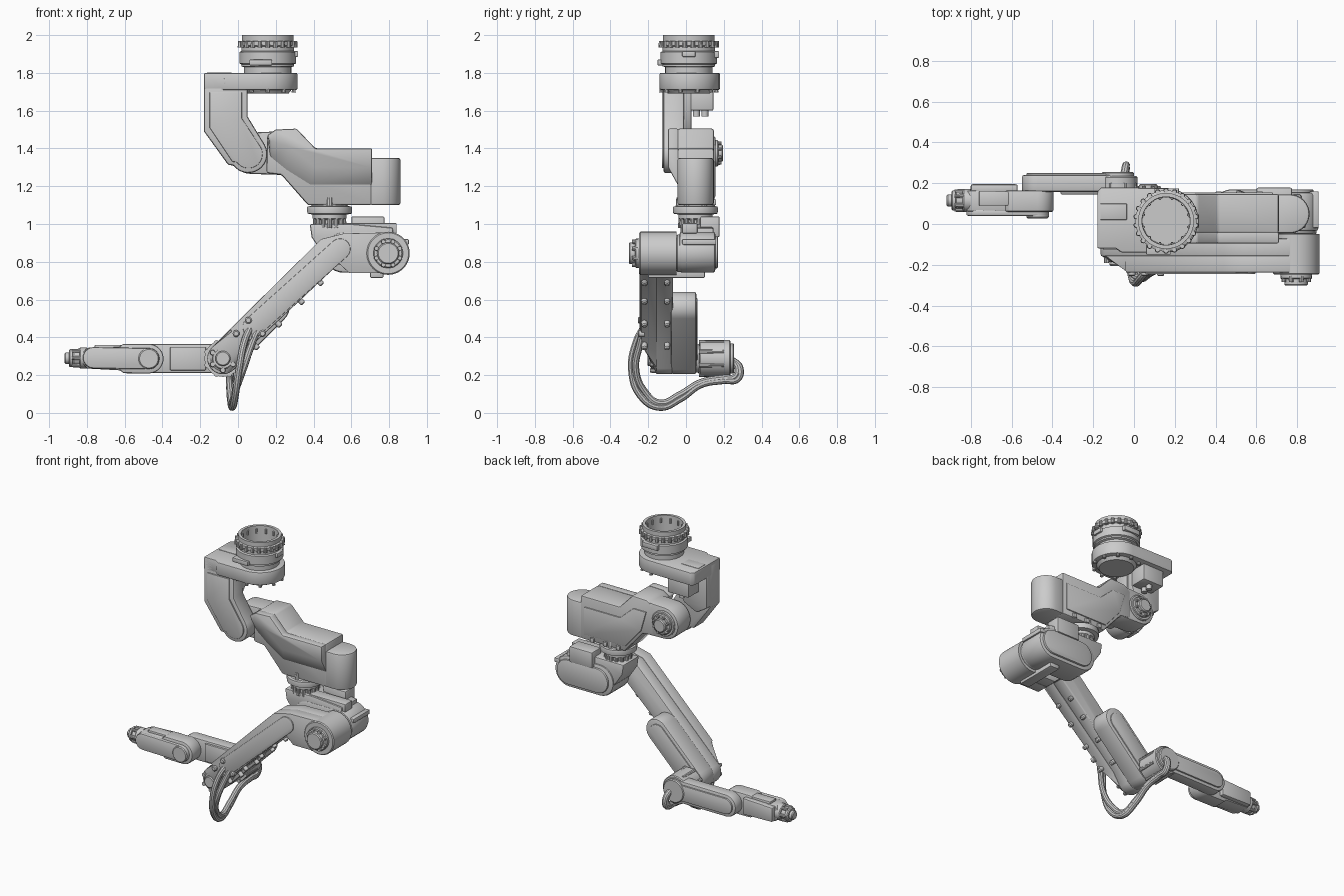
import bpy, bmesh
from math import sin, cos, pi, radians, atan2
from mathutils import Vector, Matrix

if "Cube" in bpy.data.objects:
    bpy.data.objects.remove(bpy.data.objects["Cube"])

def finish(name, bm, bevel=0):
    bmesh.ops.remove_doubles(bm, verts=bm.verts, dist=1e-5)
    bmesh.ops.recalc_face_normals(bm, faces=bm.faces)
    me = bpy.data.meshes.new(name)
    bm.to_mesh(me)
    bm.free()
    ob = bpy.data.objects.new(name, me)
    bpy.context.collection.objects.link(ob)
    if bevel:
        m = ob.modifiers.new("bevel", 'BEVEL')
        m.width, m.segments, m.limit_method, m.angle_limit = bevel, 2, 'ANGLE', radians(40)
    return ob

def loft(name, a, h0, b, h1, bevel=0.008, up='y'):
    """Joins outline a at h0 to outline b at h1; outlines lie in XZ (up='y') or XY (up='z')."""
    bm = bmesh.new()
    put = (lambda p, h: (p[0], h, p[1])) if up == 'y' else (lambda p, h: (p[0], p[1], h))
    va = [bm.verts.new(put(p, h0)) for p in a]
    vb = [bm.verts.new(put(p, h1)) for p in b]
    bm.faces.new(va)
    bm.faces.new(vb)
    for i in range(len(a)):
        j = (i + 1) % len(a)
        bm.faces.new((va[i], va[j], vb[j], vb[i]))
    return finish(name, bm, bevel)

def prism(name, pts, h0, h1, bevel=0.008, up='y'):
    return loft(name, pts, h0, pts, h1, bevel, up)

def box(name, x0, x1, y0, y1, z0, z1, bevel=0.008):
    return prism(name, [(x0, z0), (x1, z0), (x1, z1), (x0, z1)], y0, y1, bevel)

def arc(cx, cz, r, a0, a1, n=14):
    return [(cx + r * cos(radians(a0 + (a1 - a0) * i / n)),
             cz + r * sin(radians(a0 + (a1 - a0) * i / n))) for i in range(n + 1)]

def capsule(p, q, r):
    d = atan2(q[1] - p[1], q[0] - p[0]) * 180 / pi
    return arc(*p, r, d + 90, d + 270) + arc(*q, r, d - 90, d + 90)

def frame(origin, axis):
    q = Vector((0, 0, 1)).rotation_difference(Vector(axis))
    return Matrix.Translation(origin) @ q.to_matrix().to_4x4()

def turned(name, origin, axis, prof, seg=48):
    """Spins a (radius, height) profile round an axis."""
    bm = bmesh.new()
    M = frame(origin, axis)
    rings = [[bm.verts.new(M @ Vector((r * cos(2 * pi * i / seg), r * sin(2 * pi * i / seg), h)))
              for i in range(seg)] for r, h in prof]
    for ra, rb in zip(rings, rings[1:]):
        for i in range(seg):
            j = (i + 1) % seg
            bm.faces.new((ra[i], ra[j], rb[j], rb[i]))
    return finish(name, bm)

def drum(name, origin, axis, steps):
    """Stepped cylinder; steps are (radius, start, end), each with a small chamfer."""
    prof = [(0, steps[0][1])]
    for r, a, b in steps:
        prof += [(r, a), (r, b - 0.006), (r - 0.006, b)]
    return turned(name, origin, axis, prof + [(0, steps[-1][2])])

def bolts(name, origin, axis, R, n, r, h):
    bm = bmesh.new()
    for i in range(n):
        a = 2 * pi * (i + .5) / n
        M = frame(origin, axis) @ Matrix.Translation((R * cos(a), R * sin(a), h / 2))
        bmesh.ops.create_cone(bm, cap_ends=True, segments=10, radius1=r, radius2=r * .8, depth=h, matrix=M)
    return finish(name, bm)

BACK, FRONT, UP, LEFT = (0, 1, 0), (0, -1, 0), (0, 0, 1), (-1, 0, 0)

# hollow mounting ring on top
BX, BY = 0.157, 0.015
turned("mount_ring", (BX, BY, 0), UP, [
    (0, 1.85), (.115, 1.85), (.118, 2.0), (.137, 2.0), (.137, 1.97), (.15, 1.965), (.15, 1.945),
    (.139, 1.94), (.139, 1.915), (.15, 1.91), (.15, 1.85), (.139, 1.845), (.139, 1.835),
    (.125, 1.83), (.125, 1.79), (0, 1.79)])
bolts("ring_teeth", (BX, BY, 1.935), UP, .148, 22, .013, .035)
bolts("ring_inner_pins", (BX, BY, 1.95), UP, .114, 12, .007, .03)
box("ring_clamp_lug", .285, .318, -.02, .05, 1.885, 1.915, .004)
box("ring_front_clamp", .06, .18, -.15, -.1, 1.84, 1.87, .004)
box("ring_rear_clamp", .1, .22, .13, .175, 1.88, 1.915, .004)

# shoulder bracket: round plate and hanging arm
prism("bracket_plate", [(-.18, .16), (-.16, .18)] + arc(BX, .018, .158, 90, -90, 24)
      + [(-.06, -.14), (-.09, -.12), (-.18, -.12)], 1.71, 1.80, up='z')
turned("bracket_plate_underside", (BX, BY, 0), UP, [(0, 1.69), (.11, 1.69), (.13, 1.715), (0, 1.715)])
bolts("plate_bolts", (BX, BY, 1.695), UP, .145, 10, .012, .02)
J1 = (.055, 1.37)
arm = [(-.18, 1.79), (-.18, 1.49), (-.05, 1.31)] + arc(*J1, .1, 215, 390) + [(.05, 1.57), (.05, 1.79)]
prism("bracket_arm", arm, -.12, -.01, .012)
prism("bracket_rear_web", [(-.18, 1.79), (-.18, 1.5), (-.1, 1.45), (0, 1.5), (.04, 1.6), (.04, 1.79)], -.02, .03)
prism("bracket_face_panel", [(-.15, 1.7), (-.15, 1.51), (-.03, 1.33)] + arc(*J1, .075, 215, 390)
      + [(.02, 1.56), (.02, 1.7)], -.128, -.11, .004)
box("bracket_connector", -.12, .04, .025, .145, 1.6, 1.72)
for y in (.055, .1):
    drum("connector_plug", (-.04, y, 1.57), UP, [(.018, 0, .05)])
box("bracket_top_panel", -.165, -.035, .02, .1, 1.795, 1.803, .003)
box("bracket_small_catch", -.075, -.055, -.135, -.11, 1.74, 1.77, .003)

# second link with overhanging front hood
J2 = (.07, 1.375)
prism("forearm_joint", arc(*J2, .11, 100, 270) + [(.23, 1.26), (.3, 1.3), (.3, 1.5), (.2, 1.49)], 0, .145, .012)
body = [(.15, 1.27), (.23, 1.26), (.37, 1.10), (.71, 1.10), (.71, 1.40), (.41, 1.40),
        (.31, 1.505), (.2, 1.5), (.155, 1.47)]
prism("forearm_body", body, -.045, .148, .012)
top = [(.71, 1.4), (.41, 1.4), (.31, 1.505), (.2, 1.5), (.155, 1.47)]
loft("forearm_hood", top + [(.17, 1.35), (.25, 1.28), (.38, 1.2), (.71, 1.2)], -.04,
     top + [(.17, 1.44), (.27, 1.41), (.41, 1.30), (.71, 1.30)], -.095, .008)
prism("forearm_rear_panel", [(.36, 1.14), (.68, 1.14), (.68, 1.33), (.4, 1.33), (.3, 1.42), (.2, 1.42), (.24, 1.28)],
      .14, .155, .005)
drum("forearm_joint_cap", (J2[0], 0, J2[1]), BACK, [(.088, .13, .155), (.07, .155, .172), (.045, .172, .197)])
bolts("forearm_cap_bolts", (J2[0], .165, J2[1]), BACK, .057, 8, .01, .022)
prism("forearm_end_cap", [(.7, -.045)] + arc(.765, .05, .095, -90, 90, 20) + [(.7, .145)], 1.1, 1.35, .012, 'z')
for x in (.4, .5, .6):
    box("forearm_lower_clip", x, x + .03, .135, .16, 1.1, 1.13, .004)

# swivel neck under the second link
NX, NY = .485, .05
turned("swivel_neck", (NX, NY, 0), UP, [
    (0, .93), (.075, .93), (.075, 1.02), (.09, 1.03), (.09, 1.05), (.117, 1.055), (.12, 1.08), (.117, 1.092),
    (.1, 1.095), (.075, 1.12), (.07, 1.17), (0, 1.17)])
bolts("neck_bolts", (NX, NY, .98), UP, .078, 14, .014, .07)
bolts("neck_ribs", (NX, NY, 1.09), UP, .085, 6, .02, .05)

# elbow housing and main elbow drum
EX, EZ = .795, .85
prism("elbow_housing", capsule((.56, EZ), (EX, EZ), .108), -.035, .155, .014)
prism("elbow_rear_cover", capsule((.57, EZ), (EX, EZ), .085), .15, .17, .008)
prism("elbow_neck_block", [(.38, 1.0), (.39, .93), (.45, .84), (.6, .8), (.82, .9), (.82, .98), (.6, 1.0)],
      -.03, .145, .01)
box("elbow_top_box", .6, .775, .075, .178, .93, 1.04)
box("elbow_top_fin", .56, .84, -.02, .06, .95, 1.005, .006)
box("elbow_bottom_foot", .7, .77, -.2, .1, .715, .76, .006)
drum("elbow_drum", (EX, 0, EZ - .005), FRONT, [(.1, -.02, .05), (.114, .05, .248), (.078, .248, .27), (.058, .27, .302)])
bolts("elbow_drum_bolts", (EX, -.255, EZ - .005), FRONT, .066, 8, .014, .03)
box("elbow_end_ear", .86, .905, -.02, .16, .89, .92, .006)

# long diagonal arm: full rear layer, tapered front layer, rear block
WX, WZ = -.08, .288
upper = [(.04, .325), (.535, .79), (.59, .74), (.79, .74), (.79, .955), (.56, .95), (.44, .92), (-.045, .44)]
end = arc(WX, WZ, .083, 140, 320)
cut = [(-.03 + .09 * i / 14, .43 - .07 * i / 14) for i in range(15)]
prism("long_arm_core", upper + end, -.16, -.07, .01)
loft("long_arm_front", upper + end, -.155, [(.075, .36)] + upper[1:-1] + [(-.04, .445)] + cut, -.237, .008)
prism("long_arm_panel", capsule((.08, .455), (.54, .868), .055), -.245, -.23, .004)
prism("long_arm_rear_block", capsule((WX, WZ), (.19, .558), .083), -.08, .055, .012)
prism("long_arm_rear_cover", capsule((WX + .03, WZ + .03), (.18, .548), .06), .05, .062, .005)
for s in (.08, .2, .32, .42):
    for y in (-.22, -.1):
        drum("arm_underside_bolt", (s, y, s + .285), Vector((1, 0, -1)).normalized(), [(.015, 0, .038)])
for x, z in ((-.01, .42), (.055, .49), (.06, .4), (.13, .42)):
    drum("arm_hose_clip", (x, -.22, z), FRONT, [(.018, 0, .035)])

# wrist drum through the lower end of the long arm
drum("wrist_front_cap", (WX, 0, WZ), FRONT, [(.07, .14, .165), (.058, .165, .185), (.04, .185, .205)])
bolts("wrist_cap_bolts", (WX, -.155, WZ), FRONT, .062, 6, .016, .035)
drum("wrist_drum", (WX, 0, WZ), BACK, [(.075, .04, .075), (.097, .075, .235), (.08, .235, .255)])
bolts("wrist_drum_bolts", (WX, .07, WZ), BACK, .09, 8, .014, .13)

# flat link from wrist to hand
HX, HZ = -.472, .287
prism("wrist_link", capsule((WX, WZ), (HX, HZ), .077), .158, .24, .01)
prism("wrist_link_cover", capsule((WX - .03, WZ), (HX, HZ), .055), .235, .25, .005)
box("wrist_link_front_rib", -.36, -.17, .145, .17, .225, .35, .006)

# hand with stepped tip
prism("hand_body", [(-.8, .235), (-.62, .225), (-.61, .21)] + arc(HX, HZ, .078, -90, 90)
      + [(-.61, .365), (-.63, .348), (-.8, .345), (-.82, .32), (-.82, .26)], .06, .165, .01)
prism("hand_front_cover", capsule((-.765, .292), (HX, HZ), .056), .04, .07, .008)
prism("hand_rear_cover", [(-.8, .24), (-.57, .235), (-.57, .35), (-.8, .34)], .15, .195, .01)
box("hand_top_rail", -.76, -.6, .09, .16, .33, .36, .006)
drum("hand_joint_boss", (HX, 0, HZ), FRONT, [(.055, -.06, -.028)])
drum("hand_tip", (0, .115, .29), LEFT, [(.056, .8, .84), (.042, .84, .875), (.048, .875, .895), (.03, .895, .918)])
bolts("hand_tip_studs", (-.83, .115, .29), LEFT, .045, 6, .012, .05)

# twin hoses looping under the wrist
for k in (0, 1):
    o = .022 * k
    path = [(.07 + 2 * o, -.22, .46), (.035 + 2 * o, -.262 + o, .38), (.005 + o, -.288 + o, .23),
            (-.015, -.24 + o, .09 + o), (-.03, -.14, .03 + o), (-.04, -.03, .075 + o), (-.045, .08, .15 + o / 2),
            (-.045, .2, .172 + o / 2), (-.04, .272 - o / 2, .18 + o / 2), (-.04, .284 - o / 2, .24), (-.05, .235, .285)]
    cu = bpy.data.curves.new("hose", 'CURVE')
    cu.dimensions, cu.bevel_depth, cu.bevel_resolution, cu.use_fill_caps = '3D', .019, 3, True
    sp = cu.splines.new('BEZIER')
    sp.bezier_points.add(len(path) - 1)
    for bp, p in zip(sp.bezier_points, path):
        bp.co, bp.handle_left_type, bp.handle_right_type = p, 'AUTO', 'AUTO'
    ob = bpy.data.objects.new("hose", cu)
    bpy.context.collection.objects.link(ob)

# smooth the round surfaces, keep edges crisp
bpy.ops.object.select_all(action='SELECT')
bpy.context.view_layer.objects.active = bpy.data.objects["mount_ring"]
bpy.ops.object.convert(target='MESH')
bpy.ops.object.shade_smooth_by_angle(angle=radians(35))
